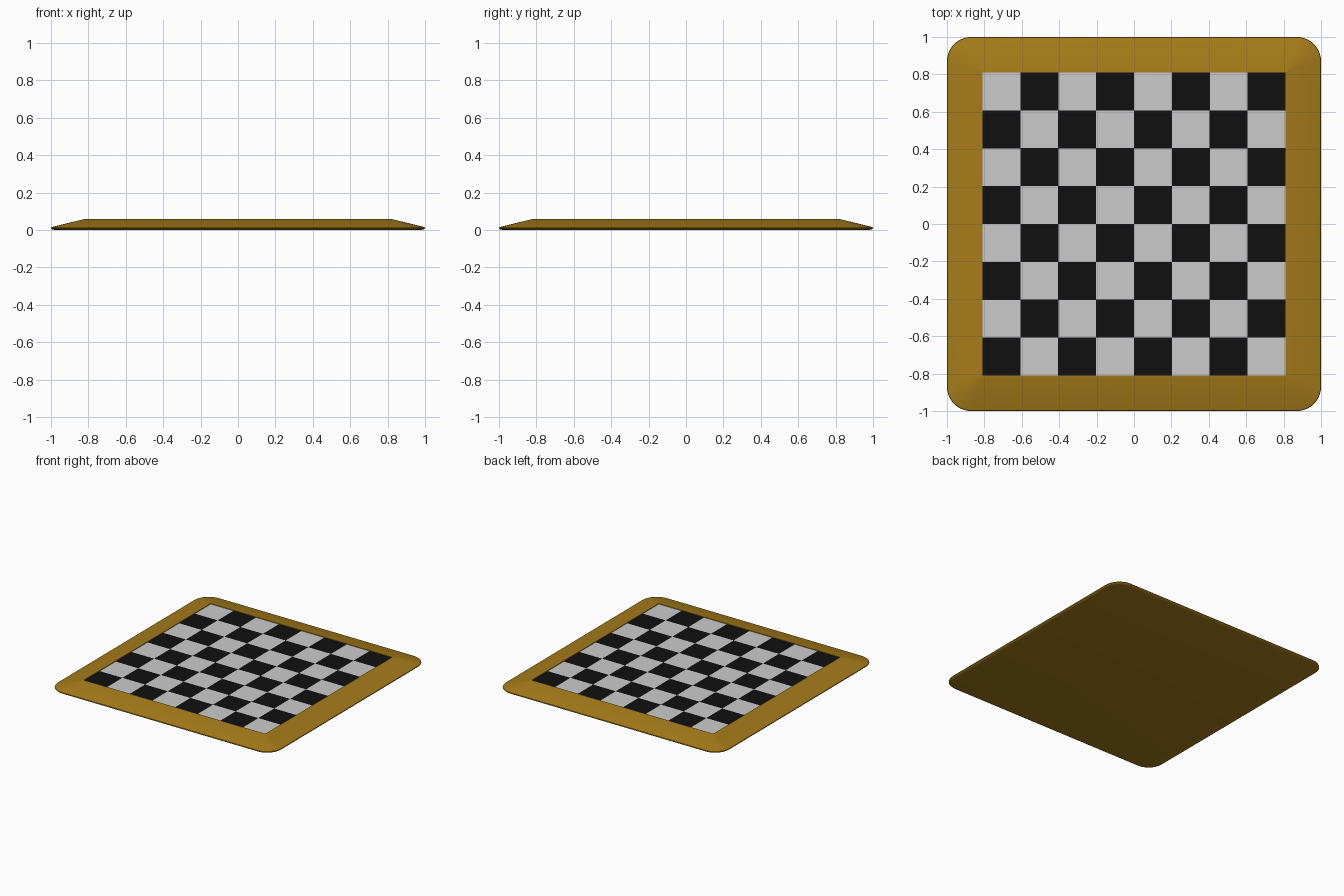
import bpy, bmesh, math

if "Cube" in bpy.data.objects:
    bpy.data.objects.remove(bpy.data.objects["Cube"])

HALF = 0.81          # half width of the playing field
TILE = HALF / 4
TILE_Z = 0.055


def material(name, rgb):
    m = bpy.data.materials.new(name)
    m.diffuse_color = (*rgb, 1)
    m.use_nodes = True
    m.node_tree.nodes["Principled BSDF"].inputs["Base Color"].default_value = m.diffuse_color
    return m


def finish(bm, name, mat):
    mesh = bpy.data.meshes.new(name)
    bm.to_mesh(mesh)
    bm.free()
    ob = bpy.data.objects.new(name, mesh)
    bpy.context.collection.objects.link(ob)
    mesh.materials.append(mat)
    return ob


def rounded_square(bm, half, z, r, seg=10):
    ring = []
    for k, (sx, sy) in enumerate([(1, 1), (-1, 1), (-1, -1), (1, -1)]):
        for i in range(seg + 1):
            a = math.pi / 2 * (k + i / seg)
            ring.append(bm.verts.new((sx * (half - r) + r * math.cos(a),
                                      sy * (half - r) + r * math.sin(a), z)))
    return ring


# Frame: rounded outer edge sloping up to a sharp-cornered recess
profile = [(0.975, 0.0, 0.105), (0.992, 0.003, 0.122), (1.0, 0.010, 0.13),
           (0.998, 0.015, 0.128), (0.985, 0.019, 0.115),
           (HALF + 0.012, 0.059, 0.008), (HALF, 0.06, 0.0), (HALF, 0.05, 0.0)]
bm = bmesh.new()
rings = [rounded_square(bm, *p) for p in profile]
bm.faces.new(rings[0])
for a, b in zip(rings, rings[1:]):
    n = len(a)
    for i in range(n):
        j = (i + 1) % n
        bm.faces.new((a[i], a[j], b[j], b[i]))
bmesh.ops.remove_doubles(bm, verts=bm.verts, dist=1e-5)
bmesh.ops.recalc_face_normals(bm, faces=bm.faces)
frame = finish(bm, "board_frame", material("wood", (0.38, 0.2, 0.01)))
bpy.context.view_layer.objects.active = frame
frame.select_set(True)
bpy.ops.object.shade_smooth_by_angle(angle=math.radians(35))

# Playing field: alternating squares, dark in the front left corner
for parity, name, rgb in [(0, "dark_squares", (0.005, 0.005, 0.005)),
                          (1, "light_squares", (0.8, 0.8, 0.8))]:
    bm = bmesh.new()
    for i in range(8):
        for j in range(8):
            if (i + j) % 2 == parity:
                x, y = -HALF + i * TILE, -HALF + j * TILE
                bm.faces.new([bm.verts.new((x + dx * TILE, y + dy * TILE, TILE_Z))
                              for dx, dy in [(0, 0), (1, 0), (1, 1), (0, 1)]])
    finish(bm, name, material(name, rgb))
